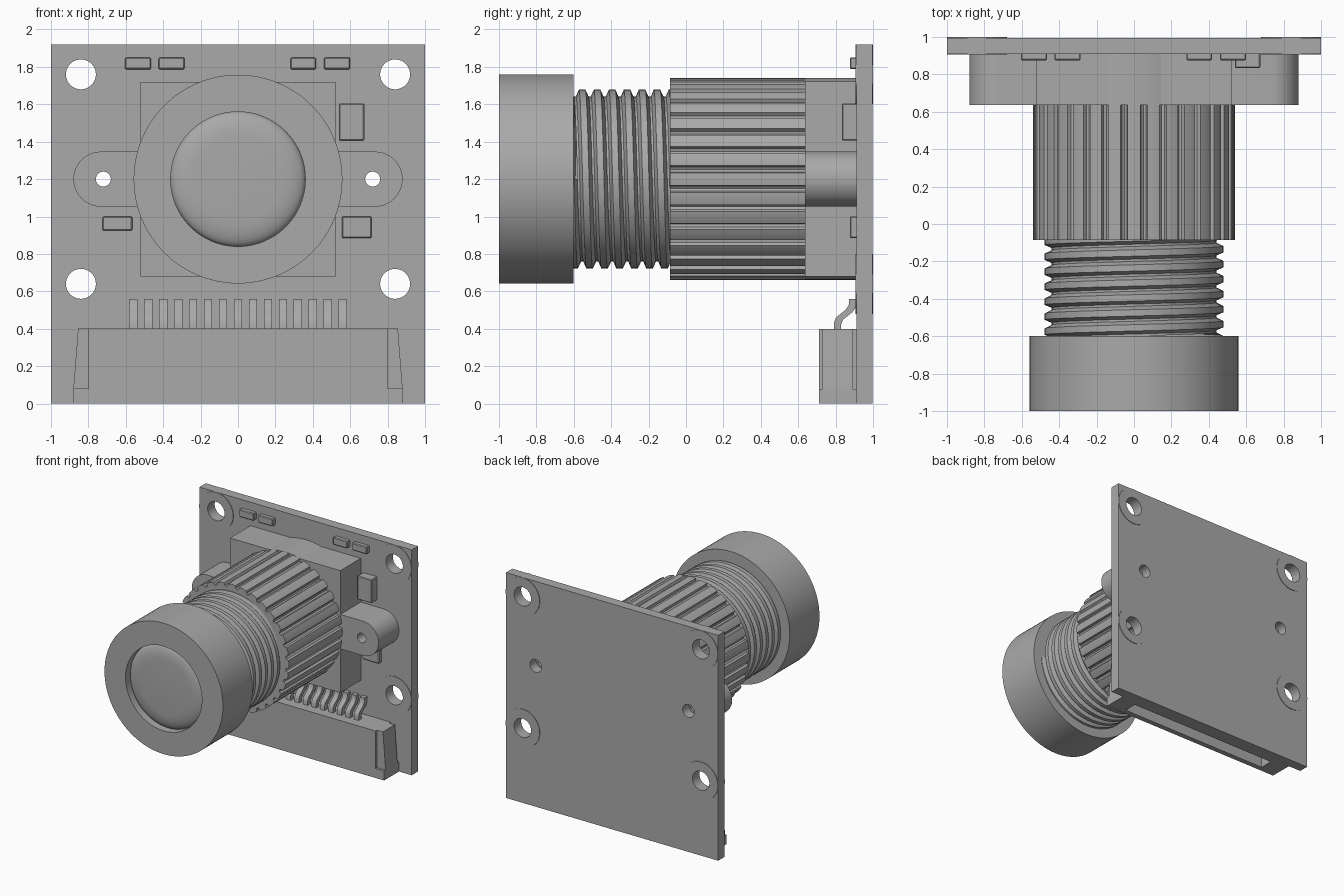
import bpy, bmesh, math
from mathutils import Matrix

cube = bpy.data.objects.get("Cube")
if cube:
    bpy.data.objects.remove(cube, do_unlink=True)

grey = bpy.data.materials.new("plain grey")
grey.use_nodes = True
colour = (0.4, 0.4, 0.4, 1)
grey.diffuse_color = colour
grey.node_tree.nodes["Principled BSDF"].inputs["Base Color"].default_value = colour

AXIS = 1.2                      # height of the lens axis
BOARD = 0.91                    # front face of the board
TAU = 2 * math.pi


def finish(name, bm, smooth=None):
    bmesh.ops.recalc_face_normals(bm, faces=bm.faces)
    mesh = bpy.data.meshes.new(name)
    bm.to_mesh(mesh)
    bm.free()
    mesh.materials.append(grey)
    ob = bpy.data.objects.new(name, mesh)
    bpy.context.collection.objects.link(ob)
    if smooth:
        bpy.ops.object.select_all(action='DESELECT')
        ob.select_set(True)
        bpy.context.view_layer.objects.active = ob
        bpy.ops.object.shade_smooth_by_angle(angle=math.radians(smooth))
    return ob


def box(name, x0, x1, y0, y1, z0, z1, bevel=0):
    bm = bmesh.new()
    bmesh.ops.create_cube(bm, size=1)
    bmesh.ops.scale(bm, vec=(x1 - x0, y1 - y0, z1 - z0), verts=bm.verts)
    bmesh.ops.translate(bm, vec=((x0 + x1) / 2, (y0 + y1) / 2, (z0 + z1) / 2), verts=bm.verts)
    if bevel:
        bmesh.ops.bevel(bm, geom=bm.edges[:], offset=bevel, segments=1, affect='EDGES')
    return finish(name, bm)


def prism(name, outline, y0, y1, smooth=None):
    """Extrude an (x, z) outline along y."""
    bm = bmesh.new()
    face = bm.faces.new([bm.verts.new((x, y0, z)) for x, z in outline])
    out = bmesh.ops.extrude_face_region(bm, geom=[face])
    moved = [v for v in out["geom"] if isinstance(v, bmesh.types.BMVert)]
    bmesh.ops.translate(bm, vec=(0, y1 - y0, 0), verts=moved)
    return finish(name, bm, smooth)


def arc(cx, cz, r, start=0, end=TAU, n=48):
    return [(cx + r * math.cos(start + (end - start) * i / n),
             cz + r * math.sin(start + (end - start) * i / n)) for i in range(n)]


def lathe(name, profile, steps=96):
    """Spin (radius, y) points about the lens axis."""
    bm = bmesh.new()
    verts = [bm.verts.new((r, y, AXIS)) for r, y in profile]
    edges = [bm.edges.new(pair) for pair in zip(verts, verts[1:])]
    bmesh.ops.spin(bm, geom=verts + edges, cent=(0, 0, AXIS), axis=(0, 1, 0),
                   angle=TAU, steps=steps)
    bmesh.ops.remove_doubles(bm, verts=bm.verts, dist=1e-4)
    return finish(name, bm, 30)


def cut(ob, cutters):
    """Subtract the cutters and bake the result into the mesh."""
    for c in cutters:
        mod = ob.modifiers.new("cut", 'BOOLEAN')
        mod.operation, mod.solver, mod.object = 'DIFFERENCE', 'EXACT', c
    deps = bpy.context.evaluated_depsgraph_get()
    mesh = bpy.data.meshes.new_from_object(ob.evaluated_get(deps))
    ob.modifiers.clear()
    ob.data = mesh
    for c in cutters:
        bpy.data.objects.remove(c, do_unlink=True)


# Circuit board with four corner holes and two screw holes
corners = [(sx * 0.84, z) for sx in (-1, 1) for z in (0.64, 1.76)]
board = box("circuit_board", -1, 1, BOARD, 0.995, 0, 1.92)
holes = [prism("hole_cutter", arc(x, z, 0.08), 0.8, 1.1) for x, z in corners]
holes += [prism("hole_cutter", arc(s * 0.72, AXIS, 0.055), 0.8, 1.1) for s in (-1, 1)]
cut(board, holes)

# Thin pads around the corner holes
for x, z in corners:
    pad = prism("hole_pad", arc(x, z, 0.16), BOARD - 0.005, 1.0)
    cut(pad, [prism("hole_cutter", arc(x, z, 0.08), 0.8, 1.1)])

# Lens holder: square block, round core and two screw lugs
HOLDER = 0.635
box("holder_block", -0.52, 0.52, HOLDER, BOARD, 0.68, 1.72)
prism("holder_core", arc(0, AXIS, 0.54, n=96), HOLDER, BOARD, 30)
for side, label in ((1, "left"), (-1, "right")):
    tip = arc(0.733, AXIS, 0.147, -math.pi / 2, math.pi / 2, 24)
    outline = [(0.5, AXIS - 0.147)] + tip + [(0.733, AXIS + 0.147), (0.5, AXIS + 0.147)]
    lug = prism(label + "_screw_lug", [(side * x, z) for x, z in outline], HOLDER, BOARD, 30)
    cut(lug, [prism("hole_cutter", arc(side * 0.72, AXIS, 0.04, n=32), 0.5, 1.1)])

# Ribbed barrel with rounded grooves
RIBS = 32
ribbed = []
for i in range(RIBS):
    for f, r in ((-.32, .537), (0, .54), (.32, .537), (.37, .517), (.5, .508), (.63, .517)):
        a = math.pi / 2 + (i + f) * TAU / RIBS
        ribbed.append((r * math.cos(a), AXIS + r * math.sin(a)))
prism("ribbed_barrel", ribbed, -0.085, HOLDER, 25)

# Helical thread, its ends hidden in the cap and the barrel
PITCH, STEPS, TURNS = 0.08, 64, 8
bm = bmesh.new()
section = ((0.44, 0.0), (0.44, 0.012), (0.478, 0.028), (0.478, 0.062))
rows = []
for i in range(TURNS * STEPS + 1):
    a = i * TAU / STEPS
    rows.append([bm.verts.new((r * math.cos(a), -0.02 - PITCH * i / STEPS + y,
                               AXIS + r * math.sin(a)))
                 for r, y in section + ((0.44, PITCH),)])
for low, high in zip(rows, rows[1:]):
    for k in range(len(section)):
        bm.faces.new((low[k], low[k + 1], high[k + 1], high[k]))
bmesh.ops.remove_doubles(bm, verts=bm.verts, dist=1e-4)
finish("lens_thread", bm, 25)

# Lens cap ring and the domed glass inside it
lathe("lens_cap", [(0, -0.6), (0.558, -0.6), (0.558, -1), (0.36, -1), (0.36, -0.92), (0, -0.92)])
dome = [(0.36, -0.92)]
dome += [(0.22 + 0.14 * math.cos(t * math.pi / 16), -0.93 - 0.05 * math.sin(t * math.pi / 16))
         for t in range(9)]
lathe("lens_glass", dome + [(0.1, -0.984), (0, -0.985)])

# Connector housing with a socket open at the bottom
housing = box("connector_housing", -0.8, 0.8, 0.71, BOARD, 0, 0.4)
cut(housing, [box("socket_cutter", -0.72, 0.72, 0.755, 0.87, -0.1, 0.3)])
for s, label in ((1, "left"), (-1, "right")):
    wall = [(0.8, 0), (0.88, 0), (0.88, 0.08), (0.855, 0.4), (0.8, 0.4)]
    foot = [(0.8, 0), (0.88, 0), (0.88, 0.08), (0.8, 0.08)]
    prism(label + "_connector_end", [(s * x, z) for x, z in wall], 0.73, 0.89)
    prism(label + "_connector_foot", [(s * x, z) for x, z in foot], 0.71, BOARD)

# Row of bent contact pins
path = [(0.81, 0.38), (0.81, 0.43), (0.82, 0.455), (0.87, 0.495), (0.888, 0.52), (0.89, 0.56)]
for i in range(15):
    x = (i - 7) * 0.08
    bm = bmesh.new()
    rings = []
    for y, z in path:
        rings.append([bm.verts.new((x + dx, y + dy, z - dy * 0.3 * (0.4 < z < 0.55)))
                      for dx, dy in ((-.022, -.019), (.022, -.019), (.022, .019), (-.022, .019))])
    for a, b in zip(rings, rings[1:]):
        for k in range(4):
            bm.faces.new((a[k], a[k - 1], b[k - 1], b[k]))
    bm.faces.new(rings[0])
    bm.faces.new(rings[-1])
    finish("contact_pin", bm, 40)

# Small surface components
for x0, x1, z0, z1, front in (
        (-0.605, -0.465, 1.787, 1.85, 0.875), (-0.425, -0.285, 1.787, 1.85, 0.875),
        (0.28, 0.417, 1.787, 1.85, 0.875), (0.46, 0.6, 1.787, 1.85, 0.875),
        (-0.725, -0.565, 0.925, 1.0, 0.875), (0.555, 0.715, 0.885, 1.0, 0.875),
        (0.54, 0.675, 1.405, 1.605, 0.833)):
    box("board_component", x0, x1, front, BOARD + 0.01, z0, z1, 0.006)
